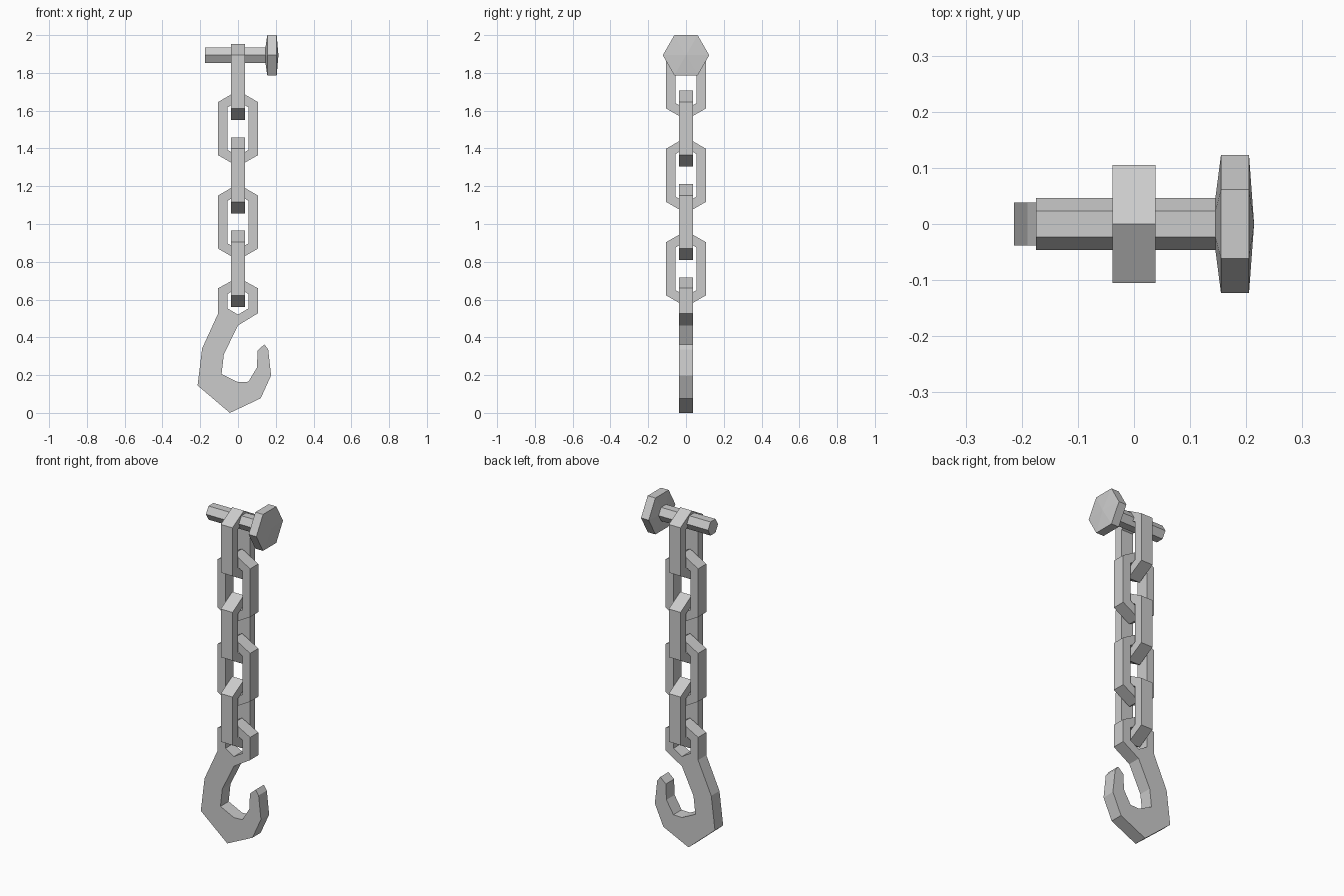
import bpy
import bmesh
from math import pi, cos, sin, tau

cube = bpy.data.objects.get("Cube")
if cube:
    bpy.data.objects.remove(cube, do_unlink=True)

steel = bpy.data.materials.new("grey_steel")
steel.use_nodes = True
grey = (0.6, 0.6, 0.6, 1)
steel.diffuse_color = grey
steel.node_tree.nodes["Principled BSDF"].inputs["Base Color"].default_value = grey

HALF_THICK = 0.038


def finish(name, mesh):
    """Weld, orient and shade a mesh flat, then add it to the scene."""
    bm = bmesh.new()
    bm.from_mesh(mesh)
    bmesh.ops.remove_doubles(bm, verts=bm.verts, dist=0.0005)
    bmesh.ops.recalc_face_normals(bm, faces=bm.faces)
    for f in bm.faces:
        f.smooth = False
        f.material_index = 0
    bm.to_mesh(mesh)
    bm.free()
    mesh.materials.clear()
    mesh.materials.append(steel)
    obj = bpy.data.objects.new(name, mesh)
    bpy.context.collection.objects.link(obj)
    return obj


def plate(name, loops):
    """Extrude closed outlines (inner loops become holes), standing upright."""
    curve = bpy.data.curves.new(name + "_outline", "CURVE")
    curve.dimensions = "2D"
    curve.fill_mode = "BOTH"
    curve.extrude = HALF_THICK
    for loop in loops:
        spline = curve.splines.new("POLY")
        spline.points.add(len(loop) - 1)
        for point, (x, z) in zip(spline.points, loop):
            point.co = (x, z, 0, 1)
        spline.use_cyclic_u = True
    helper = bpy.data.objects.new(name + "_outline", curve)
    bpy.context.collection.objects.link(helper)
    deps = bpy.context.evaluated_depsgraph_get()
    mesh = bpy.data.meshes.new_from_object(helper.evaluated_get(deps))
    bpy.data.objects.remove(helper, do_unlink=True)
    obj = finish(name, mesh)
    obj.rotation_euler.x = pi / 2
    return obj


def long_hexagon(w, corner, tip):
    return [(w, -corner), (w, corner), (0, tip), (-w, corner), (-w, -corner), (0, -tip)]


# Chain links, alternating a quarter turn
outer = long_hexagon(0.105, 0.141, 0.2015)
inner = long_hexagon(0.055, 0.113, 0.145)
for i in range(5):
    link = plate(f"chain_link_{i + 1}", [outer, inner])
    link.location.z = 1.7525 - 0.2474 * i
    if i % 2 == 0:
        link.rotation_euler.z = pi / 2

# Hook with its eye
hook_outline = [
    (0, 0.717), (-0.105, 0.66), (-0.105, 0.527), (-0.19, 0.341), (-0.214, 0.145),
    (-0.043, 0), (0.12, 0.077), (0.175, 0.198), (0.16, 0.335), (0.14, 0.363),
    (0.104, 0.331), (0.10, 0.24), (0.055, 0.165), (0, 0.163), (-0.087, 0.205),
    (-0.075, 0.31), (0, 0.463), (0.105, 0.527), (0.105, 0.66)]
hook_eye = [(0, 0.66), (0.055, 0.63), (0.055, 0.553),
            (0, 0.52), (-0.055, 0.553), (-0.055, 0.63)]
plate("hook", [hook_outline, hook_eye])

# Six-sided bolt: shaft and flared head as one turned profile along x
profile = [(-0.175, 0.046), (0.145, 0.046), (0.155, 0.123), (0.205, 0.123)]
bm = bmesh.new()
rings = [[bm.verts.new((x, r * cos(k * tau / 6), r * sin(k * tau / 6)))
          for k in range(6)] for x, r in profile]
for a, b in zip(rings, rings[1:]):
    for k in range(6):
        n = (k + 1) % 6
        bm.faces.new((a[k], a[n], b[n], b[k]))
bm.faces.new(rings[0])
tip = bm.verts.new((0.214, 0, 0))
for k in range(6):
    bm.faces.new((rings[-1][k], rings[-1][(k + 1) % 6], tip))
bolt_mesh = bpy.data.meshes.new("bolt")
bm.to_mesh(bolt_mesh)
bm.free()
finish("bolt", bolt_mesh).location.z = 1.8935
